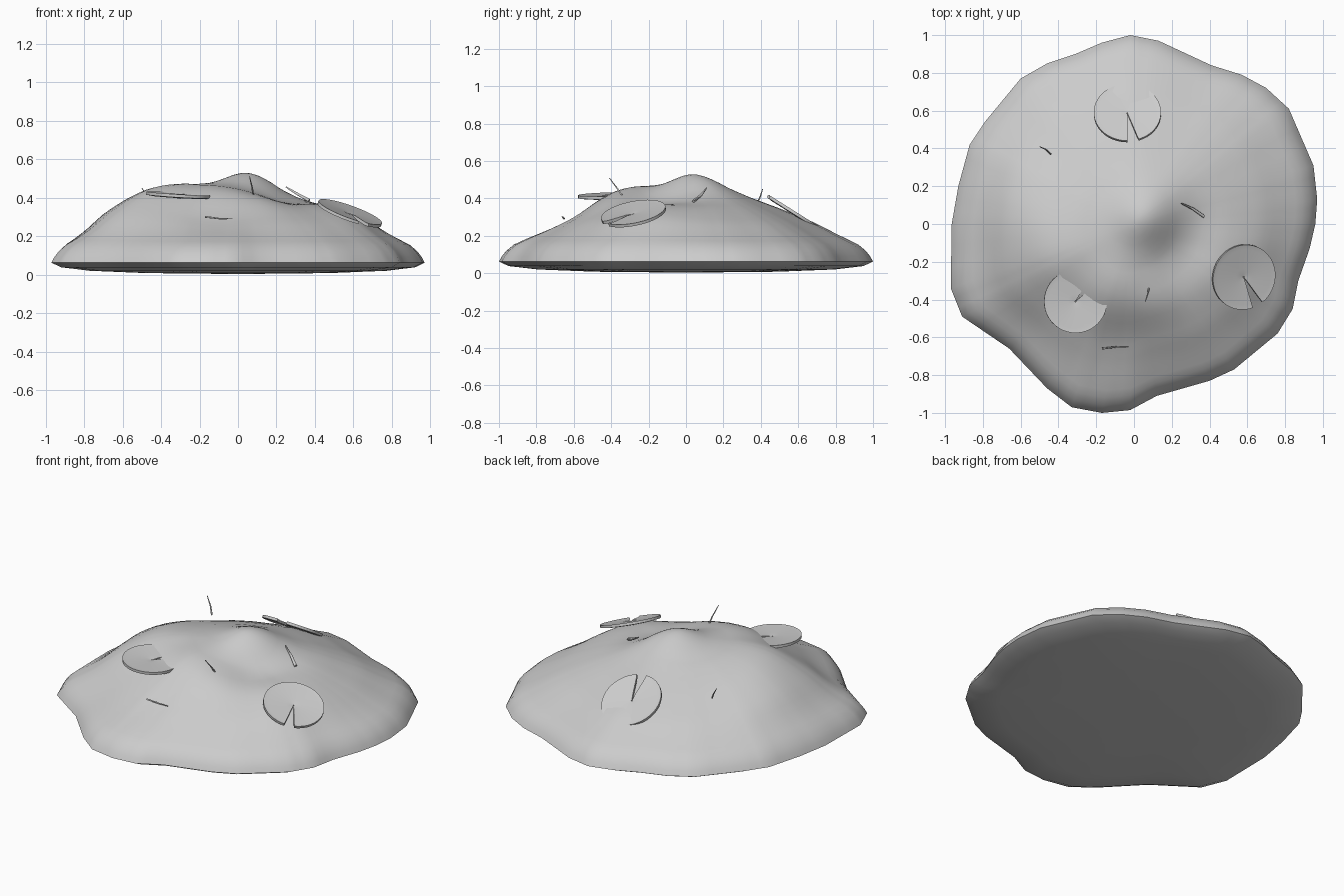
import bpy, bmesh, math
from mathutils import Vector, Matrix

if "Cube" in bpy.data.objects:
    bpy.data.objects.remove(bpy.data.objects["Cube"])

# Outline of the mound seen from above
OUT = [(.96, 0), (.97, .13), (.95, .31), (.82, .61), (.70, .72), (.57, .79), (.41, .84), (.13, .97),
       (-.02, 1), (-.17, .96), (-.31, .90), (-.46, .85), (-.60, .77), (-.79, .54), (-.87, .42),
       (-.93, .2), (-.965, 0), (-.97, -.34), (-.91, -.49), (-.66, -.66), (-.46, -.87), (-.33, -.97),
       (-.17, -1), (-.02, -.985), (.12, -.91), (.4, -.83), (.53, -.77), (.76, -.58), (.84, -.45),
       (.87, -.3), (.93, -.13)]
# Height against relative radius, for top and underside
TOP = [(0, .435), (.2, .43), (.3, .415), (.4, .385), (.5, .35), (.6, .31), (.7, .268), (.8, .215),
       (.88, .175), (.94, .145), (.98, .1), (1, .062)]
UNDER = [(0, .003), (.5, .008), (.8, .02), (.95, .038)]
# Bumps and hollows: x, y, height, spread
BUMPS = [(.06, .03, .1, .13), (-.45, -.2, .075, .2), (.22, -.14, -.05, .12), (-.13, -.38, .04, .13),
         (.58, -.22, .035, .17), (-.1, -.64, -.02, .12), (-.6, .1, .05, .2), (.1, -.42, .025, .1),
         (.3, .02, -.02, .1)]


def lerp(table, t):
    for (a, u), (b, v) in zip(table, table[1:]):
        if t <= b:
            return u + (v - u) * (t - a) / (b - a)
    return table[-1][1]


def height(x, y, t):
    fade = min(1, (1 - t) * 4)
    return lerp(TOP, t) + fade * sum(
        h * math.exp(-((x - a) ** 2 + (y - b) ** 2) / (2 * s * s)) for a, b, h, s in BUMPS)


def finish(name, bm, angle):
    bmesh.ops.recalc_face_normals(bm, faces=bm.faces)
    me = bpy.data.meshes.new(name)
    bm.to_mesh(me)
    bm.free()
    ob = bpy.data.objects.new(name, me)
    bpy.context.collection.objects.link(ob)
    bpy.ops.object.select_all(action='DESELECT')
    ob.select_set(True)
    bpy.context.view_layer.objects.active = ob
    bpy.ops.object.shade_smooth_by_angle(angle=math.radians(angle))
    return ob


# Mound: rings running from the peak over the rim to the underside
edge = []
for i, p in enumerate(OUT):
    q = OUT[(i + 1) % len(OUT)]
    edge += [Vector(p).lerp(Vector(q), k / 3) for k in range(3)]
bm = bmesh.new()
rings = []
N = 26
ts = [(k / N, True) for k in range(1, N + 1)] + [(t, False) for t, _ in reversed(UNDER[1:])]
ts.insert(N - 1, (.985, True))
for t, upper in ts:
    ring = []
    for e in edge:
        p = e.lerp(e.normalized() * .955, (1 - t) * .8) * t
        z = height(p.x, p.y, t) if upper else lerp(UNDER, t)
        ring.append(bm.verts.new((p.x, p.y, z)))
    rings.append(ring)
n = len(edge)
for a, b in zip(rings, rings[1:]):
    for i in range(n):
        bm.faces.new((a[i], a[(i + 1) % n], b[(i + 1) % n], b[i]))
for ring, z in ((rings[0], height(0, 0, 0)), (rings[-1], .003)):
    c = bm.verts.new((0, 0, z))
    for i in range(n):
        bm.faces.new((ring[i], ring[(i + 1) % n], c))
finish("mound", bm, 50)


# Notched round leaves lying on the slope
def leaf(name, loc, r, slope, notch, half=.17):
    bm = bmesh.new()
    M = Matrix.Translation(loc) @ Vector((0, 0, 1)).rotation_difference(
        Vector((-slope[0], -slope[1], 1)).normalized()).to_matrix().to_4x4()
    seg = 40
    layers = []
    for z in (-.008, .008):
        rows = []
        for f in (.02, .25, .85, 1):
            row = []
            for k in range(seg + 1):
                a = notch + half + (2 * math.pi - 2 * half) * k / seg
                dz = -.006 if f < .1 else (.004 if f == 1 else 0)
                row.append(bm.verts.new(M @ Vector((r * f * math.cos(a), r * f * math.sin(a), z + dz))))
            rows.append(row)
        for a, b in zip(rows, rows[1:]):
            for k in range(seg):
                bm.faces.new((a[k], a[k + 1], b[k + 1], b[k]))
        layers.append(rows)
    lo, hi = layers
    for j in (0, 3):
        for k in range(seg):
            bm.faces.new((lo[j][k], lo[j][k + 1], hi[j][k + 1], hi[j][k]))
    for k in (0, seg):
        for j in range(3):
            bm.faces.new((lo[j][k], lo[j + 1][k], hi[j + 1][k], hi[j][k]))
    finish(name, bm, 35)


leaf("leaf_right", (.58, -.28, .315), .175, (-.36, .2), math.radians(-62))
leaf("leaf_back", (-.035, .585, .315), .178, (0, -.63), math.radians(-80))
leaf("leaf_left", (-.31, -.41, .41), .167, (-.06, .03), math.radians(50))


# Small tapered twigs, slightly bent
def twig(name, a, b, r=.005):
    a, b = Vector(a), Vector(b)
    mid = (a + b) / 2 + Vector((.004, .004, -.004))
    d = (b - a).normalized()
    u = d.orthogonal().normalized()
    v = d.cross(u)
    bm = bmesh.new()
    rows = []
    for p, s in ((a, r), (mid, r * .8), (b, r * .4)):
        rows.append([bm.verts.new(p + s * (u * math.cos(k * math.pi / 3) + v * math.sin(k * math.pi / 3)))
                     for k in range(6)])
    for p, q in zip(rows, rows[1:]):
        for k in range(6):
            bm.faces.new((p[k], p[(k + 1) % 6], q[(k + 1) % 6], q[k]))
    bm.faces.new(rows[0])
    bm.faces.new(rows[-1])
    finish(name, bm, 60)


twig("twig_back_left", (-.44, .37, .36), (-.50, .41, .45))
twig("twig_right", (.37, .04, .385), (.25, .11, .455), .009)
twig("twig_upright", (.08, -.33, .40), (.06, -.41, .51))
twig("twig_front", (-.17, -.66, .30), (-.03, -.65, .29))
